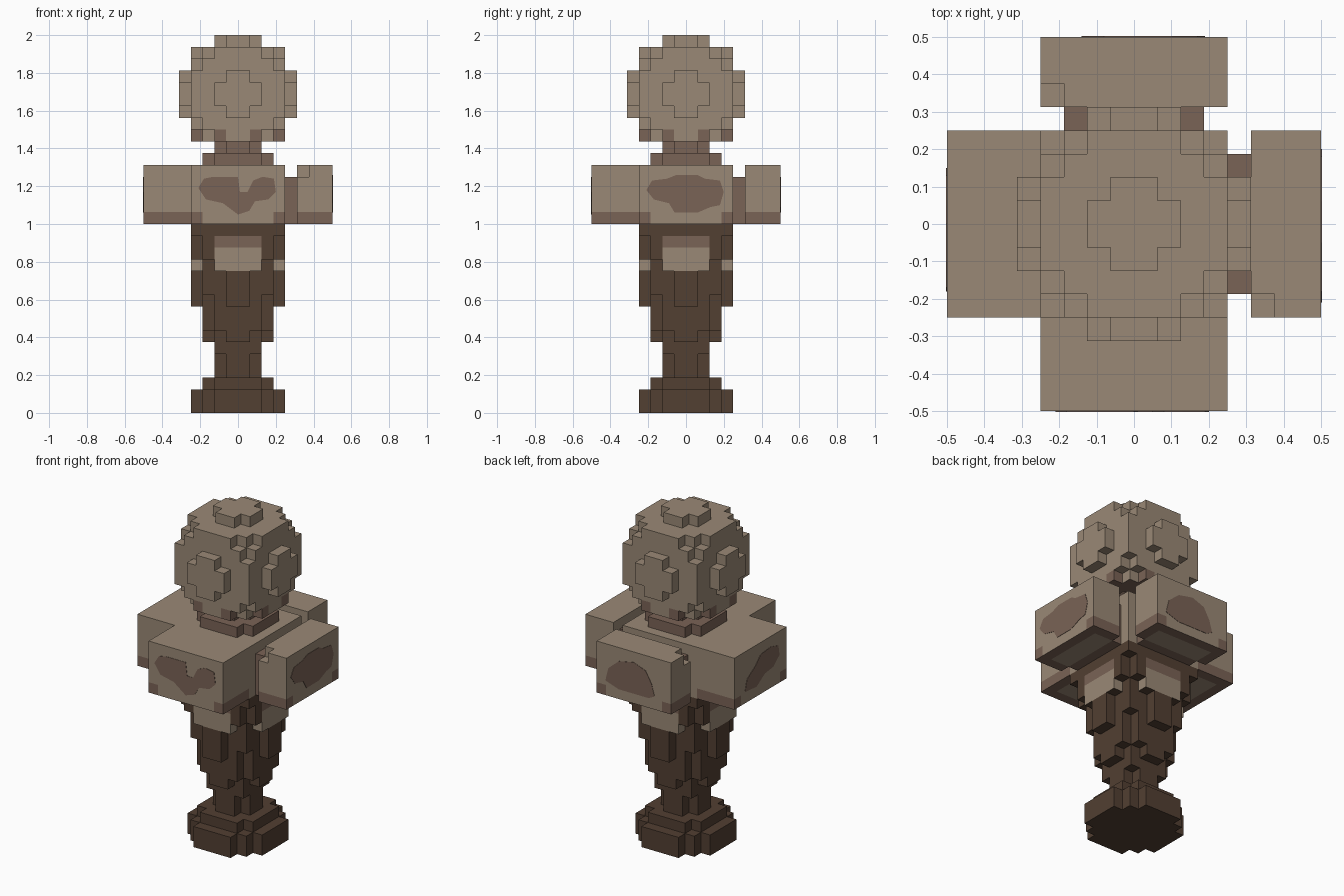
import bpy, bmesh, math
from mathutils import Matrix, Vector

if "Cube" in bpy.data.objects:
    bpy.data.objects.remove(bpy.data.objects["Cube"])

U = 0.0625  # block size


def material(name, rgb):
    m = bpy.data.materials.new(name)
    m.diffuse_color = (*rgb, 1)
    m.use_nodes = True
    m.node_tree.nodes["Principled BSDF"].inputs["Base Color"].default_value = m.diffuse_color
    return m


TAN, BROWN, DARK = 0, 1, 2
MATS = [material("tan", (0.323, 0.25, 0.181)),
        material("brown", (0.195, 0.125, 0.093)),
        material("dark brown", (0.084, 0.05, 0.032))]


def box(x0, x1, y0, y1, z0, z1):
    return {(x, y, z) for x in range(x0, x1) for y in range(y0, y1) for z in range(z0, z1)}


def rounds(z0, z1, halves):
    """Stepped round slab: half width for each row counted from the middle."""
    s = set()
    for i, h in enumerate(halves):
        s |= box(-h, h, i, i + 1, z0, z1) | box(-h, h, -i - 1, -i, z0, z1)
    return s


# Base and tapering stem
base = rounds(0, 2, [4, 4, 3, 2]) | rounds(2, 3, [3, 3, 2])
stem = set()
for z0, z1, halves in [(3, 5, [2, 1]), (5, 6, [2, 2]), (6, 7, [3, 2, 1]),
                       (7, 9, [3, 3, 2]), (9, 10, [4, 3, 2, 1]),
                       (10, 12, [4, 3, 3, 1]), (12, 13, [4, 4, 3, 2]),
                       (13, 15, [4, 4, 4, 3]), (15, 16, [4, 4, 4, 4])]:
    stem |= rounds(z0, z1, halves)

# Cross-shaped arms; the right and back ones are set off by a lower link
torso = box(-4, 4, -4, 4, 16, 21)
left_arm = box(-8, -4, -4, 4, 16, 21)
front_arm = box(-4, 4, -8, -4, 16, 21)
right_arm = box(5, 8, -4, 4, 16, 21) - {(5, -4, 20)}
back_arm = box(-4, 4, 5, 8, 16, 21) - {(-4, 5, 20)}
links = box(4, 5, -3, 3, 16, 20) | box(-3, 3, 4, 5, 16, 20)
neck = rounds(21, 22, [3, 3, 2]) | rounds(22, 23, [2, 1])

# Head: cube with stepped corners and a cross-shaped boss on each side
head = set()
for x, y, z in box(-5, 5, -5, 5, 23, 32):
    a, b, c = sorted((abs(x + .5), abs(y + .5), abs(z - 27 + .5)))
    if (c < 4 and not (c > 3 and b > 3 and a > 2)) or (c > 4 and b < 2 and a < 1):
        head.add((x, y, z))

DIRS = [Vector(d) for d in ((1, 0, 0), (-1, 0, 0), (0, 1, 0), (0, -1, 0), (0, 0, 1), (0, 0, -1))]
everything = (base | stem | torso | left_arm | front_arm | right_arm | back_arm
              | links | neck | head)


def build(name, cells, rule):
    """Skin the outside of the blocks and colour each face by the rule."""
    bm = bmesh.new()
    cache = {}

    def vert(p):
        k = tuple(round(c) for c in p)
        if k not in cache:
            cache[k] = bm.verts.new(Vector(k) * U)
        return cache[k]

    for cell in sorted(cells):
        c = Vector(cell) + Vector((.5, .5, .5))
        for n in DIRS:
            if tuple(int(v) for v in Vector(cell) + n) in everything:
                continue
            t = Vector((n.y, n.z, n.x))
            s = n.cross(t)
            f = bm.faces.new([vert(c + (n + t * i + s * j) / 2)
                              for i, j in ((-1, -1), (1, -1), (1, 1), (-1, 1))])
            f.material_index = rule(c, n)
    me = bpy.data.meshes.new(name)
    bm.to_mesh(me)
    bm.free()
    for m in MATS:
        me.materials.append(m)
    bpy.context.collection.objects.link(bpy.data.objects.new(name, me))


def stem_rule(c, n):
    # pale panel with a brown top on each of the four sides
    lo, hi = sorted((abs(c.x), abs(c.y)))
    if hi > 3 and lo < 2 and 12 < c.z < 15 and n.z == 0:
        outward = abs(n.x * c.x + n.y * c.y) > 3
        if outward or c.z < 13:
            return BROWN if c.z > 14 else TAN
    return DARK


def arm_rule(c, n):
    # brown lower edge on the flanks, at end corners and along the underside rim
    along_x = abs(c.x) > 4
    lateral = abs(c.y if along_x else c.x)
    if c.z < 17 and n.z <= 0:
        flank = n.y if along_x else n.x
        if n.z < 0:
            return BROWN if lateral > 3 or max(abs(c.x), abs(c.y)) > 7 else TAN
        return BROWN if flank or lateral > 3 else TAN
    return TAN


def head_rule(c, n):
    # brown stains around the lower rim
    if n.z < 0 and c.z < 24:
        return BROWN
    if c.z < 24 and n.z == 0:
        side = abs(c.x if n.y else c.y)
        return BROWN if side > 3 or 1 < side < 2 else TAN
    return TAN


build("base", base, lambda c, n: DARK)
build("stem", stem, stem_rule)
build("torso", torso, lambda c, n: TAN)
for nm, cells in (("left_arm", left_arm), ("front_arm", front_arm),
                  ("right_arm", right_arm), ("back_arm", back_arm)):
    build(nm, cells, arm_rule)
build("arm_links", links, lambda c, n: BROWN)
build("neck", neck, lambda c, n: BROWN)
build("head", head, head_rule)


def stain(name, angle, pts):
    """Thin brown patch on an arm end; points run sideways and up."""
    bm = bmesh.new()
    f = bm.faces.new([bm.verts.new((u, -0.5, z)) for u, z in pts])
    r = bmesh.ops.extrude_face_region(bm, geom=[f])
    for v in r["geom"]:
        if isinstance(v, bmesh.types.BMVert):
            v.co.y -= 0.002
    bmesh.ops.recalc_face_normals(bm, faces=bm.faces)
    bm.transform(Matrix.Rotation(math.radians(angle), 4, 'Z'))
    me = bpy.data.meshes.new(name)
    bm.to_mesh(me)
    bm.free()
    me.materials.append(MATS[BROWN])
    bpy.context.collection.objects.link(bpy.data.objects.new(name, me))


stain("front_stain", 0, [(-.21, 1.19), (-.18, 1.24), (-.13, 1.25), (0, 1.25), (.01, 1.17), (.05, 1.17),
                         (.08, 1.23), (.13, 1.25), (.19, 1.24), (.2, 1.17), (.16, 1.13), (.09, 1.12),
                         (.06, 1.07), (0, 1.05), (-.04, 1.08), (-.08, 1.11), (-.17, 1.13)])
stain("right_stain", 90, [(-.21, 1.18), (-.18, 1.23), (-.1, 1.24), (-.05, 1.26), (.06, 1.26), (.1, 1.24),
                          (.18, 1.23), (.2, 1.17), (.18, 1.1), (.13, 1.09), (.06, 1.06), (-.06, 1.06),
                          (-.09, 1.11), (-.17, 1.13)])
stain("back_stain", 180, [(-.19, 1.09), (-.17, 1.17), (-.1, 1.23), (0, 1.25), (.08, 1.22), (.12, 1.15),
                          (.14, 1.08), (.1, 1.06), (-.1, 1.06)])
stain("left_stain", 270, [(-.15, 1.07), (-.13, 1.14), (-.05, 1.19), (0, 1.24), (.1, 1.25), (.17, 1.23),
                          (.18, 1.17), (.12, 1.12), (.04, 1.11), (-.04, 1.06)])
